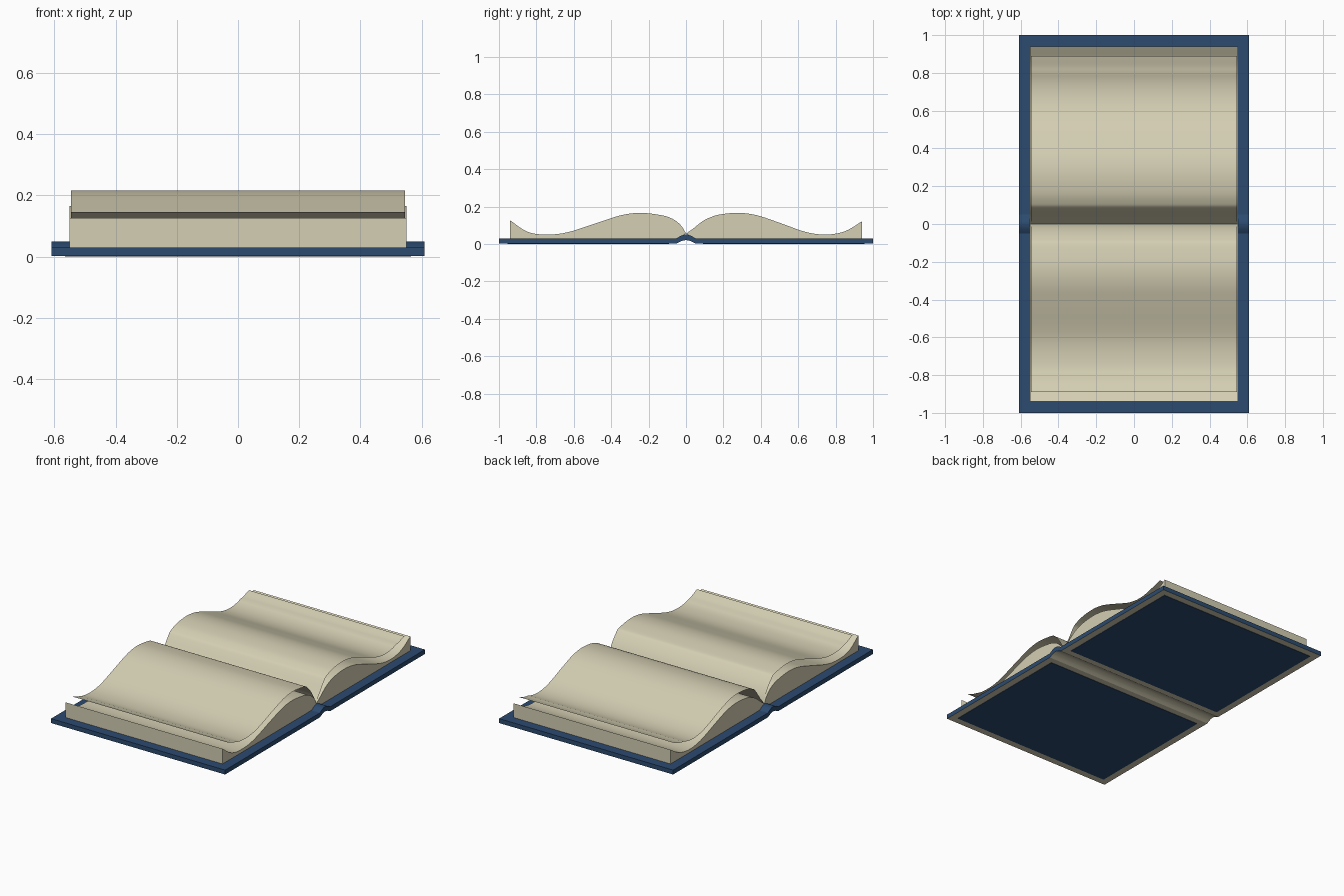
import bpy, bmesh, math
from mathutils import Vector

if "Cube" in bpy.data.objects:
    bpy.data.objects.remove(bpy.data.objects["Cube"])


def material(name, rgb):
    m = bpy.data.materials.new(name)
    m.diffuse_color = (*rgb, 1)
    m.use_nodes = True
    m.node_tree.nodes["Principled BSDF"].inputs["Base Color"].default_value = m.diffuse_color
    return m


navy = material("navy_cloth", (0.025, 0.07, 0.16))
paper = material("paper", (0.66, 0.62, 0.45))


def smooth_line(pts, steps=5):
    """Catmull-Rom samples through (y, z) points."""
    p = [Vector(q) for q in pts]
    p = [2 * p[0] - p[1]] + p + [2 * p[-1] - p[-2]]
    out = []
    for i in range(1, len(p) - 2):
        a, b, c, d = p[i - 1:i + 3]
        for k in range(steps):
            t = k / steps
            out.append(0.5 * (2 * b + (c - a) * t + (2 * a - 5 * b + 4 * c - d) * t**2
                              + (3 * b - a - 3 * c + d) * t**3))
    return out + [p[-2]]


def extrude_x(name, profile, half, mats, solid=True, under=False):
    """Sweep a (y, z) profile across x; solid closes it, under papers the bottom."""
    bm = bmesh.new()
    left = [bm.verts.new((-half, y, z)) for y, z in profile]
    right = [bm.verts.new((half, y, z)) for y, z in profile]
    n = len(profile)
    for i in range(n if solid else n - 1):
        j = (i + 1) % n
        bm.faces.new((left[i], left[j], right[j], right[i]))
    if solid:
        bm.faces.new(left)
        bm.faces.new(right[::-1])
    bmesh.ops.recalc_face_normals(bm, faces=bm.faces)
    bm.normal_update()
    if not solid and sum(f.normal.z for f in bm.faces) < 0:
        bmesh.ops.reverse_faces(bm, faces=bm.faces)
        bm.normal_update()
    if under:
        for f in bm.faces:
            f.material_index = int(f.normal.z < -0.4)
    me = bpy.data.meshes.new(name)
    bm.to_mesh(me)
    bm.free()
    ob = bpy.data.objects.new(name, me)
    bpy.context.collection.objects.link(ob)
    for m in mats:
        me.materials.append(m)
    bpy.context.view_layer.objects.active = ob
    ob.select_set(True)
    bpy.ops.object.shade_smooth_by_angle(angle=math.radians(35))
    ob.select_set(False)
    return ob


def rect(y0, y1, z0, z1):
    return [(y0, z0), (y1, z0), (y1, z1), (y0, z1)]


# page tops as (distance from spine, height)
front_top = [(0, .055), (.02, .09), (.05, .12), (.09, .142), (.14, .155), (.24, .166),
             (.34, .155), (.46, .118), (.63, .063), (.75, .05), (.85, .066), (.94, .126)]
back_top = [(0, .055), (.04, .083), (.08, .115), (.12, .138), (.18, .157), (.28, .166),
            (.38, .153), (.5, .113), (.64, .064), (.75, .05), (.85, .068), (.94, .12)]

for side, s, top in (("front", -1, front_top), ("back", 1, back_top)):
    # cover board, paper turned over its underside, with inset navy panel
    extrude_x(side + "_cover", rect(s * .05, s, .002, .03), .61, [navy, paper], under=True)
    extrude_x(side + "_cover_panel", rect(s * .09, s * .955, 0, .003), .565, [navy])
    # page block
    curve = smooth_line(top)
    block = [(s * y, z) for y, z in curve] + [(s * .94, .03), (s * .05, .03), (s * .02, .046)]
    extrude_x(side + "_page_block", block, .55, [paper])
    # loose top sheet, lifted off the block away from the spine
    sheet = [(s * y * .945, z + .05 * min(1, y / .1) - .03 * max(0, (y - .85) / .09))
             for y, z in curve]
    extrude_x(side + "_loose_page", sheet, .545, [paper], solid=False)

# arched spine
N = 10
arc = [(-.05 + .1 * i / N, math.sin(math.pi * i / N)) for i in range(N + 1)]
spine = [(y, .03 + .02 * h) for y, h in arc] + [(y, .002 + .018 * h) for y, h in arc[::-1]]
extrude_x("spine", spine, .61, [navy, paper], under=True)
